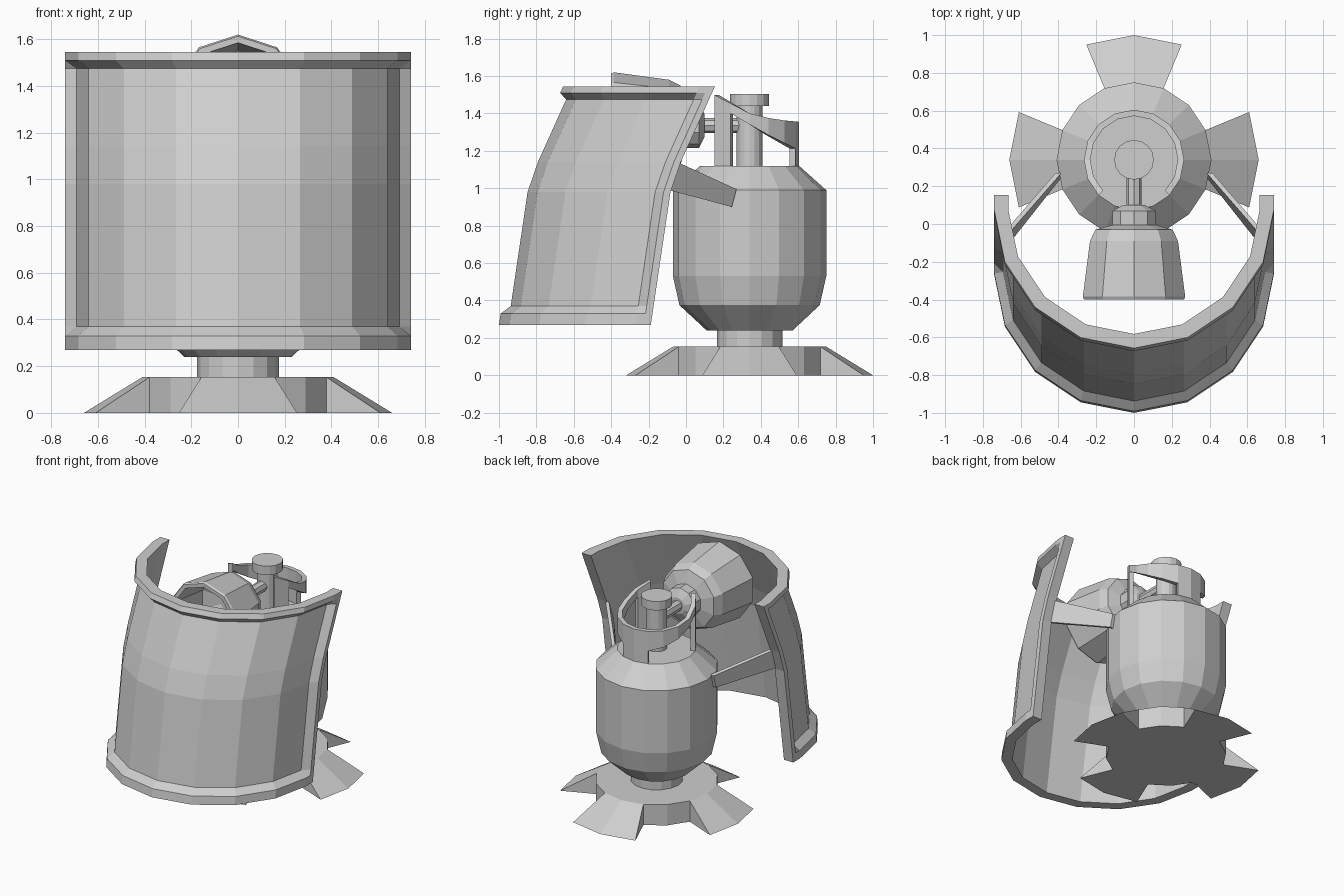
import bpy, bmesh
from math import sin, cos, radians, tau

if "Cube" in bpy.data.objects:
    bpy.data.objects.remove(bpy.data.objects["Cube"], do_unlink=True)

GREY = (0.62, 0.62, 0.62, 1)
grey = bpy.data.materials.new("plain_grey")
grey.use_nodes = True
grey.diffuse_color = GREY
grey.node_tree.nodes["Principled BSDF"].inputs["Base Color"].default_value = GREY

TANK_Y = 0.34
STEP = tau / 16


def finish(name, bm):
    bmesh.ops.recalc_face_normals(bm, faces=bm.faces)
    mesh = bpy.data.meshes.new(name)
    bm.to_mesh(mesh)
    bm.free()
    mesh.materials.append(grey)
    obj = bpy.data.objects.new(name, mesh)
    bpy.context.collection.objects.link(obj)
    return obj


def loft(name, sections):
    """Skin closed loops of equal, even length and cap both ends with quads."""
    bm = bmesh.new()
    loops = [[bm.verts.new(p) for p in s] for s in sections]
    n = len(loops[0])
    for a, b in zip(loops, loops[1:]):
        for i in range(n):
            j = (i + 1) % n
            bm.faces.new((a[i], a[j], b[j], b[i]))
    for loop in (loops[0], loops[-1]):
        for i in range(n // 2 - 1):
            bm.faces.new((loop[i], loop[i + 1], loop[n - 2 - i], loop[n - 1 - i]))
    return finish(name, bm)


def lathe(name, profile, sides, y=TANK_Y, z=0, forward=False):
    """Turn (radius, distance) pairs round an upright or a front-facing axis."""
    def ring(r, d):
        for k in range(sides):
            a = tau * k / sides
            u, v = r * sin(a), r * cos(a)
            yield (u, y - d, z + v) if forward else (u, y + v, z + d)
    return loft(name, [list(ring(r, d)) for r, d in profile])


def interp(points, t):
    """Piecewise linear lookup."""
    for (a, fa), (b, fb) in zip(points, points[1:]):
        if t <= b:
            break
    return fa + (fb - fa) * (t - a) / (b - a)


# Base disc with four sloping feet
lathe("base_disc", [(0.41, 0), (0.41, 0.153)], 16)
for k, side in enumerate(("back", "left", "front", "right")):
    bm = bmesh.new()
    for turn in (-1, 0, 1):
        a = k * tau / 4 + turn * STEP
        for r, z in ((0.41, 0.153), (0.41, 0), (0.66, 0)):
            bm.verts.new((r * sin(a), TANK_Y + r * cos(a), z))
    hull = bmesh.ops.convex_hull(bm, input=bm.verts)
    loose = set(hull["geom_interior"]) | set(hull["geom_unused"])
    bmesh.ops.delete(bm, geom=[g for g in loose if isinstance(g, bmesh.types.BMVert)])
    finish(side + "_foot", bm)

# Gas tank, neck and valve
lathe("tank_neck", [(0.175, 0.15), (0.175, 0.25)], 16)
lathe("tank", [(0.23, 0.24), (0.375, 0.375), (0.41, 0.53),
               (0.41, 0.99), (0.265, 1.12)], 16)
lathe("valve_stem", [(0.07, 1.11), (0.07, 1.45)], 16)
lathe("valve_cap", [(0.105, 1.44), (0.105, 1.505)], 16)

# Sloping guard round the valve, open at the front
TOP = [(0.15, 1.5), (0.36, 1.39), (0.5, 1.365), (0.61, 1.355)]
BOTTOM = [(0.15, 1.42), (0.24, 1.4), (0.41, 1.3), (0.61, 1.2)]


def guard_section(i, post=False):
    a = (i - 2) * STEP
    y = TANK_Y + 0.265 * sin(a)
    low = 1.11 if post else interp(BOTTOM, y)
    high = interp(BOTTOM, y) if post else interp(TOP, y)
    return [(r * cos(a), TANK_Y + r * sin(a), z)
            for r, z in ((0.265, low), (0.265, high), (0.232, high), (0.232, low))]


loft("valve_guard", [guard_section(i) for i in range(13)])
for name, steps in (("guard_left_post", (0, 1)), ("guard_back_post", (5, 6, 7)),
                    ("guard_right_post", (11, 12))):
    loft(name, [guard_section(i, True) for i in steps])

# Feed pipe and hollow burner bell
lathe("feed_pipe", [(0.04, -0.3), (0.04, -0.08)], 8, y=0, z=1.335, forward=True)
lathe("burner_bell", [(0.06, -0.1), (0.12, -0.07), (0.12, 0.005), (0.215, 0.03),
                      (0.245, 0.09), (0.285, 0.385), (0.278, 0.4), (0.25, 0.4),
                      (0.215, 0.12), (0.1, 0.06)], 10, y=0, z=1.335, forward=True)

# Curved shield: arc sections that lean back with height, with a raised border
LEAN = [(0.27, -0.26), (0.98, -0.155), (1.14, -0.1), (1.55, 0.085)]
ROWS = [(0.27, True), (0.33, True), (0.37, False), (0.98, False),
        (1.14, False), (1.475, False), (1.51, True), (1.545, True)]
RIM, BODY, INNER = 0.74, 0.692, 0.665


def shield_section(side, x, y, border):
    """x and y are for a unit arc, or an offset along the straight end strip."""
    def point(z, r):
        yy = y if x == 1 else y * r
        return (side * x * r, interp(LEAN, z) + yy, z)
    outer = [point(z, RIM if rim or border else BODY) for z, rim in ROWS]
    inner = [point(z, INNER) for z, rim in reversed(ROWS)]
    return outer + inner


half = [(1, 0.072, True), (1, 0.035, True), (1, -0.01, False)]
half += [(sin(k * STEP), -cos(k * STEP), False) for k in (3, 2, 1)]
loft("shield", [shield_section(1, *c) for c in half]
     + [shield_section(1, 0, -1, False)]
     + [shield_section(-1, *c) for c in reversed(half)])

# Flat struts joining the shield to the tank
for side, name in ((1, "left_strut"), (-1, "right_strut")):
    ends = []
    for x, corners in ((0.65, ((-0.09, 0.99), (-0.035, 1.135))),
                       (0.385, ((0.245, 0.9), (0.27, 0.995)))):
        (y0, z0), (y1, z1) = corners
        ends.append([(side * x, y0, z0), (side * x, y1, z1),
                     (side * (x + 0.03), y1, z1), (side * (x + 0.03), y0, z0)])
    loft(name, ends)
